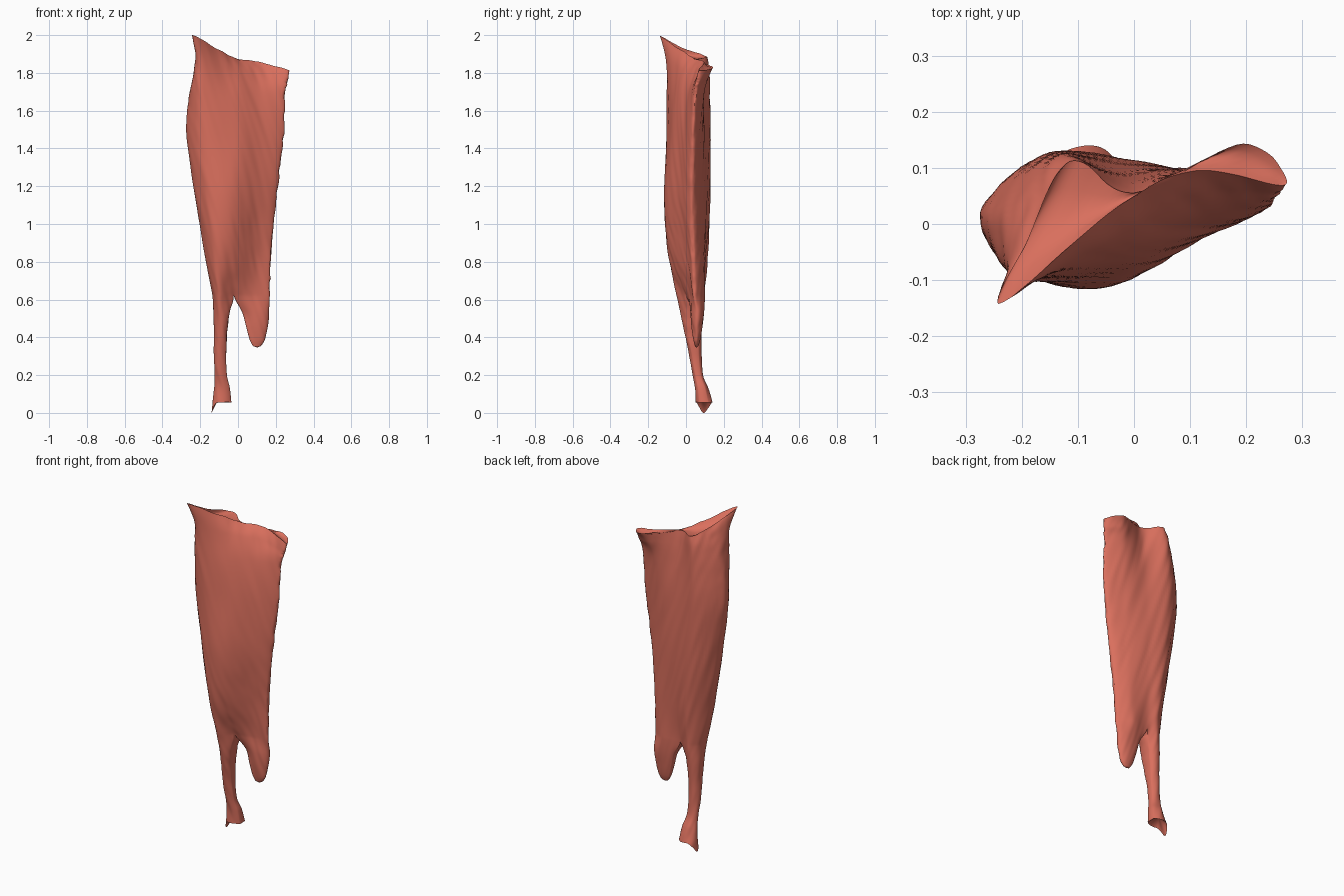
import bpy, bmesh, math, random
from mathutils import Vector, noise

if "Cube" in bpy.data.objects:
    bpy.data.objects.remove(bpy.data.objects["Cube"])

random.seed(4)
S = 12      # samples between control points of a section
ROWS = 12   # rows between sections


def spline(p, t):
    a, b, c, d = p
    return 0.5 * (2 * b + (c - a) * t + (2 * a - 5 * b + 4 * c - d) * t * t
                  + (3 * b - a - 3 * c + d) * t ** 3)


def closed_curve(pts):
    n = len(pts)
    return [spline([pts[(i + k - 1) % n] for k in range(4)], j / S)
            for i in range(n) for j in range(S)]


def blend_rows(sections, before=None):
    """Smoothly interpolate a stack of equal-length point rows."""
    ext = [before or sections[0]] + sections + [sections[-1]]
    out = []
    for i in range(len(sections) - 1):
        for j in range(ROWS):
            out.append([spline(q, j / ROWS) for q in zip(*ext[i:i + 4])])
    return out + [sections[-1]]


# Section control points run: left, front x3, right edge, back x3
rim = [
    [(-.19, -.03, 1.945), (-.238, -.143, 2.01), (-.03, .03, 1.893), (.11, .095, 1.867),
     (.27, .07, 1.822), (.195, .143, 1.838), (0, .056, 1.878), (-.115, .112, 1.895)],
    [(-.215, 0, 1.86), (-.205, -.108, 1.89), (-.02, -.015, 1.83), (.115, .055, 1.81),
     (.262, .062, 1.775), (.175, .122, 1.79), (0, .066, 1.82), (-.125, .122, 1.835)],
]
belly = [
    (1.70, [(-.255, .01), (-.2, -.098), (-.03, -.06), (.11, .008), (.25, .048), (.15, .096), (0, .082), (-.14, .125)]),
    (1.48, [(-.272, .02), (-.19, -.097), (-.02, -.083), (.12, -.02), (.243, .035), (.14, .085), (0, .102), (-.15, .127)]),
    (1.15, [(-.225, .02), (-.165, -.095), (-.04, -.112), (.1, -.035), (.205, .028), (.12, .082), (0, .112), (-.13, .122)]),
    (0.85, [(-.175, .02), (-.13, -.085), (-.03, -.078), (.09, -.003), (.176, .035), (.11, .088), (-.01, .105), (-.1, .11)]),
    (0.63, [(-.137, .03), (-.1, -.05), (-.022, -.002), (.08, .022), (.166, .045), (.09, .098), (-.022, .085), (-.085, .098)]),
]
controls = rim + [[(x, y, z) for x, y in pts] for z, pts in belly]
sections = [closed_curve([Vector(p) for p in c]) for c in controls]
main = blend_rows(sections)
N = 8 * S

# Ragged fibre ends along the thin right edge
for row in main[ROWS:-2]:
    r = random.uniform(-.006, .003)
    for k in (-1, 0, 1):
        row[4 * S + k] = row[4 * S + k] + Vector((r, 0, 0))

bm = bmesh.new()


def skin(rows, top=None, closed=True):
    grid = [top] if top else []
    grid += [[bm.verts.new(p) for p in r] for r in rows]
    for a, b in zip(grid, grid[1:]):
        n = len(a)
        for i in range(n if closed else n - 1):
            j = (i + 1) % n
            bm.faces.new((a[i], b[i], b[j], a[j]))
    return grid


grid = skin(main)

# Saddle-shaped hollow between the front and back lips of the top rim
top = grid[0]
lines = []
for k in range(1, N // 2):
    f, b = top[k], top[N - k]
    d = (f.co - b.co).length
    mids = []
    for t in (.2, .4, .6, .8):
        p = f.co.lerp(b.co, t)
        p.z -= d * .6 * t * (1 - t)
        mids.append(bm.verts.new(p))
    lines.append([f] + mids + [b])
for a, b in zip(lines, lines[1:]):
    for i in range(5):
        bm.faces.new((a[i], b[i], b[i + 1], a[i + 1]))
bm.faces.new([top[0]] + lines[0])
bm.faces.new([top[N // 2]] + lines[-1])


def branch(idx, start_angle, rings, cap_z):
    """Continue half of the last belly ring as a tapering tube."""
    first = [grid[-1][i % N] for i in idx]
    n = len(first)
    secs = [[v.co.copy() for v in first]]
    for z, cx, cy, rx, ry, spike in rings:
        ring = []
        for i in range(n):
            a = math.radians(start_angle + 300 * i / (n - 1))
            drop = spike * max(0, -math.cos(a)) ** 4
            ring.append(Vector((cx + rx * math.cos(a), cy + ry * math.sin(a), z - drop)))
        secs.append(ring)
    above = [main[-1 - ROWS // 2][i % N] for i in idx]
    tube = skin(blend_rows(secs, above)[1:], first)
    end = tube[-1]
    c = sum((v.co for v in end), Vector()) / n
    tip = bm.verts.new((c.x, c.y, cap_z))
    for i in range(n):
        bm.faces.new((end[i], tip, end[(i + 1) % n]))


# Left tendon with a flared, pointed foot
branch(range(6 * S, 10 * S + 1), 30, [
    (.52, -.086, .032, .044, .058, 0), (.38, -.092, .042, .035, .04, 0),
    (.22, -.091, .062, .034, .027, 0), (.14, -.083, .082, .044, .034, .01),
    (.064, -.084, .095, .056, .045, .056)], .10)
# Right tongue
branch(range(2 * S, 6 * S + 1), 210, [
    (.54, .089, .06, .076, .036, 0), (.46, .097, .058, .06, .028, 0),
    (.395, .1, .056, .043, .018, 0), (.362, .098, .055, .021, .009, 0)], .354)

# Fine slanting fibre grooves
bmesh.ops.recalc_face_normals(bm, faces=bm.faces)
bm.normal_update()
for v in bm.verts:
    p = v.co
    q = Vector((p.x * 34 + p.z * 11, p.y * 25, p.z * 2))
    v.co = p + v.normal * .004 * noise.noise(q)
low = min(v.co.z for v in bm.verts)
bmesh.ops.translate(bm, verts=bm.verts, vec=(0, 0, -low))

mesh = bpy.data.meshes.new("muscle")
bm.to_mesh(mesh)
bm.free()
obj = bpy.data.objects.new("muscle", mesh)
bpy.context.collection.objects.link(obj)
mat = bpy.data.materials.new("muscle_red")
mat.diffuse_color = (.70, .16, .11, 1)
mat.use_nodes = True
mat.node_tree.nodes["Principled BSDF"].inputs["Base Color"].default_value = mat.diffuse_color
mesh.materials.append(mat)
bpy.context.view_layer.objects.active = obj
obj.select_set(True)
bpy.ops.object.shade_smooth_by_angle(angle=math.radians(75))
